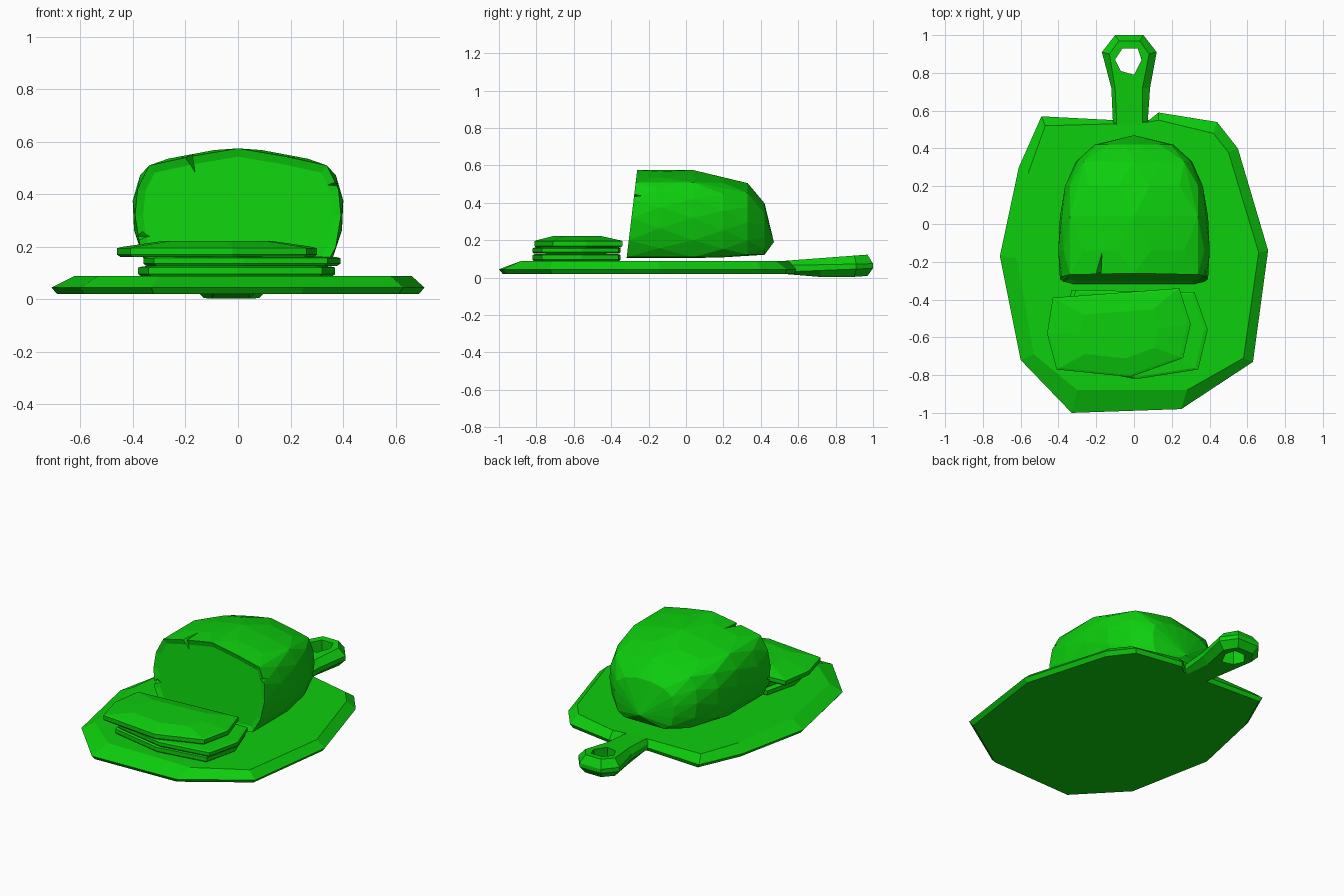
import bpy, bmesh, math
from mathutils import Vector

default = bpy.data.objects.get("Cube")
if default:
    bpy.data.objects.remove(default)

green = bpy.data.materials.new("bright green")
green.use_nodes = True
colour = (0.004, 0.62, 0.004, 1)
green.diffuse_color = colour
green.node_tree.nodes["Principled BSDF"].inputs["Base Color"].default_value = colour


def finish(bm, name):
    bmesh.ops.recalc_face_normals(bm, faces=bm.faces)
    mesh = bpy.data.meshes.new(name)
    bm.to_mesh(mesh)
    bm.free()
    mesh.materials.append(green)
    obj = bpy.data.objects.new(name, mesh)
    bpy.context.collection.objects.link(obj)
    return obj


def loft(name, layers):
    """Join equal-length rings of 3D points and cap both ends."""
    bm = bmesh.new()
    rings = [[bm.verts.new(p) for p in ring] for ring in layers]
    n = len(rings[0])
    for low, high in zip(rings, rings[1:]):
        for i in range(n):
            j = (i + 1) % n
            bm.faces.new((low[i], low[j], high[j], high[i]))
    bm.faces.new(rings[0][::-1])
    bm.faces.new(rings[-1])
    return finish(bm, name)


def flat(outline, z):
    return [(x, y, z) for x, y in outline]


def cut(obj, cutter):
    """Subtract a cutter, then throw it away."""
    cutter.hide_render = True
    mod = obj.modifiers.new("cut", "BOOLEAN")
    mod.operation, mod.solver, mod.object = "DIFFERENCE", "EXACT", cutter
    bpy.context.view_layer.objects.active = obj
    bpy.ops.object.modifier_apply(modifier=mod.name)
    bpy.data.objects.remove(cutter)


# Cutting board with a bevelled rim
rim = [(-.49, .57), (-.61, .3), (-.71, -.17), (-.6, -.72), (-.33, -1), (.25, -.98),
       (.63, -.73), (.71, -.14), (.55, .4), (.44, .54), (.13, .59), (.08, .55), (-.11, .55)]
top = [(-.47, .52), (-.56, .27), (-.62, -.18), (-.53, -.69), (-.3, -.88), (.28, -.88),
       (.58, -.71), (.66, -.15), (.5, .38), (.42, .48), (.13, .55), (.08, .54), (-.11, .53)]
loft("cutting_board", [flat([(x * .97, y * .98) for x, y in rim], .02),
                       flat(rim, .045), flat(top, .09)])

# Handle curving down underneath and up at its tip
grip = [(-.11, .5), (-.12, .72), (-.17, .91), (-.1, 1), (.05, 1), (.12, .91), (.085, .72), (.07, .5)]
ridge = [(-.09, .5), (-.1, .72), (-.13, .9), (-.08, .97), (.03, .97), (.08, .9), (.045, .72), (.045, .5)]
under = [(x, y, .022 - .02 * math.sin(math.pi * min(1, (y - .5) / .6))) for x, y in ridge]
handle = loft("handle", [under, [(x, y, .03 + .04 * (y - .5)) for x, y in grip],
                         [(x, y, .065 + .02 * (y - .5)) for x, y in grip],
                         [(x, y, .088 + .075 * (y - .5)) for x, y in ridge]])
hole = [(-.06, .93), (.02, .93), (.04, .87), (0, .79), (-.07, .81), (-.1, .87)]
cut(handle, loft("hole_cutter", [flat(hole, -.1), flat(hole, .3)]))

# Faceted loaf: a hull around staggered cross-sections that shrink to the back
half = [(.2, .105), (.33, .11), (.38, .2), (.4, .32), (.39, .42), (.345, .51), (.18, .545)]
section = half + [(0, .575)] + [(-x, z) for x, z in reversed(half)]
stations = [(-.3, .98, 1), (-.14, 1, 1), (.04, .98, 1), (.2, .91, .93),
            (.33, .77, .82), (.42, .52, .6)]
bm = bmesh.new()
for k, (y, wide, tall) in enumerate(stations):
    points = [Vector((x, z)) for x, z in section]
    if k % 2:
        points = [p.lerp(q, .5) * 1.015 for p, q in zip(points, points[1:])]
    for p in points:
        lean = (p.y - .25) * .12 if k == 0 else 0
        base = .105 if k < 4 else .12
        bm.verts.new((p.x * wide, y + lean, base + max(0, p.y - .105) * tall))
bm.verts.new((0, .47, .19))
hull = bmesh.ops.convex_hull(bm, input=bm.verts)
spare = set(hull["geom_interior"]) | set(hull["geom_unused"])
bmesh.ops.delete(bm, geom=[v for v in spare if isinstance(v, bmesh.types.BMVert)], context="VERTS")
bm.normal_update()
# Sliced face, set slightly inside the crust
sliced = [f for f in bm.faces if f.normal.y < -.9]
bmesh.ops.inset_region(bm, faces=sliced, thickness=.03, depth=-.012, use_even_offset=True)
loaf = finish(bm, "bread_loaf")

# Cracks in the crust
for a, b, c, tip in [((-.225, -.33, .54), (-.18, -.33, .56), (-.16, -.33, .44), (-.17, -.14, .56)),
                     ((.26, -.33, .43), (.42, -.33, .47), (.42, -.33, .42), (.4, -.22, .44)),
                     ((-.42, -.34, .2), (-.33, -.34, .3), (-.22, -.34, .24), (-.38, -.27, .24))]:
    bm = bmesh.new()
    for p in (a, b, c, tip):
        bm.verts.new(p)
    bmesh.ops.convex_hull(bm, input=bm.verts)
    cut(loaf, finish(bm, "crack_cutter"))


# Stacked bread slices: thin crust plates with a raised or flat crumb
def slice_of_bread(name, outline, z, thick, crown):
    cx = sum(p[0] for p in outline) / len(outline)
    cy = sum(p[1] for p in outline) / len(outline)

    def ring(scale, height):
        return [(cx + (x - cx) * scale, cy + (y - cy) * scale, height) for x, y in outline]
    loft(name, [ring(.97, z), ring(1, z + .008), ring(1, z + thick - .005),
                ring(.95, z + thick), ring(.55, z + thick + crown)])


lower = [(-.33, -.35), (.3, -.36), (.37, -.56), (.32, -.77), (0, -.82), (-.34, -.75), (-.38, -.55)]
upper = [(-.43, -.39), (.24, -.34), (.3, -.53), (.26, -.71), (-.02, -.81), (-.41, -.77), (-.46, -.58)]
slice_of_bread("lower_slice", lower, .088, .038, .003)
slice_of_bread("middle_slice", [(x + .02, y) for x, y in lower], .128, .034, .003)
slice_of_bread("top_slice", upper, .162, .038, .022)
